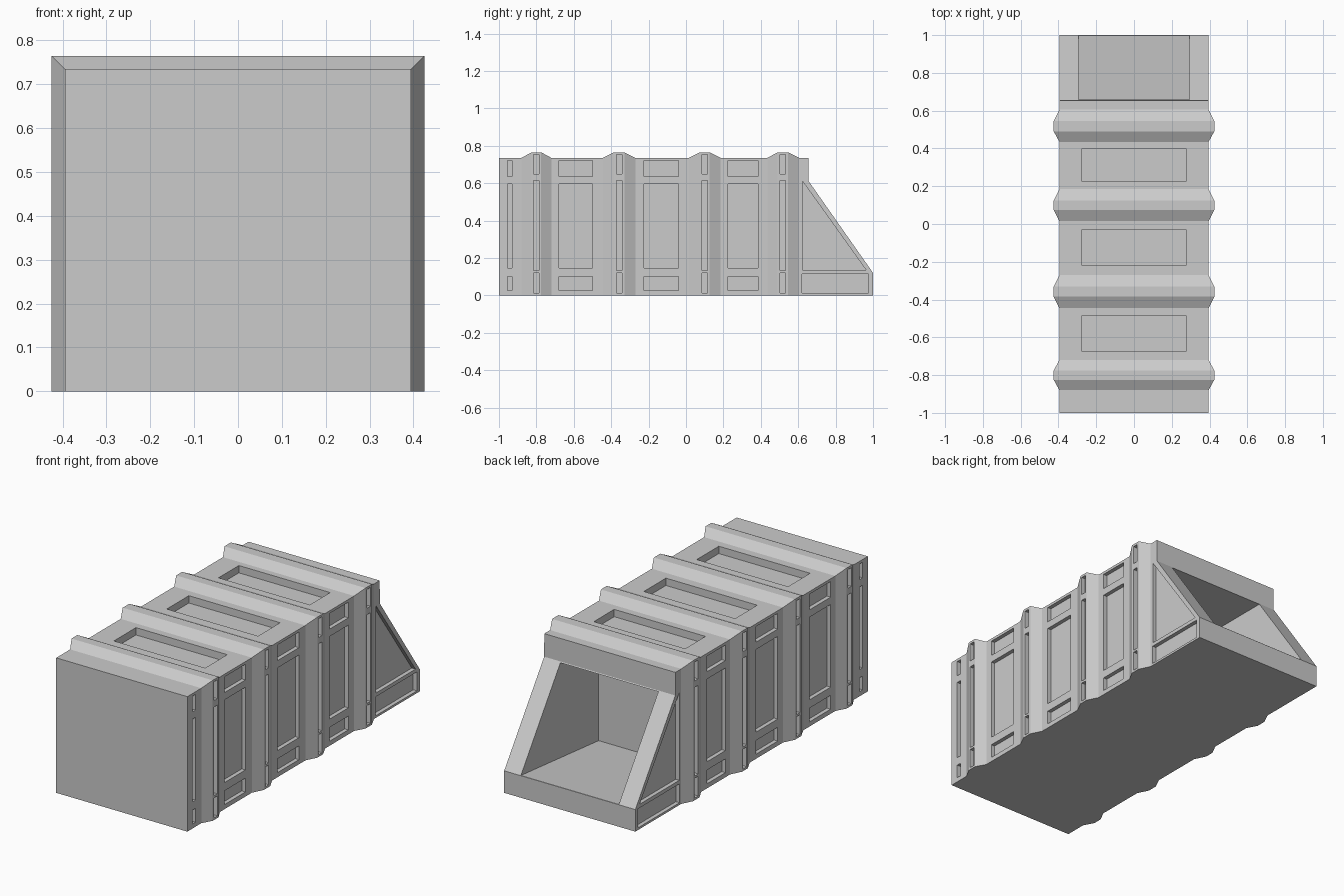
import bpy, bmesh

if "Cube" in bpy.data.objects:
    bpy.data.objects.remove(bpy.data.objects["Cube"])

W, H = 0.395, 0.735          # half width and height of the hull
RIB = 0.03                   # how far the ribs stand out
RIBS = [(-0.88, -0.825, -0.775, -0.72), (-0.445, -0.385, -0.33, -0.27),
        (0.015, 0.075, 0.125, 0.185), (0.435, 0.49, 0.545, 0.605)]


def to_object(bm, name):
    bmesh.ops.recalc_face_normals(bm, faces=bm.faces)
    mesh = bpy.data.meshes.new(name)
    bm.to_mesh(mesh)
    bm.free()
    ob = bpy.data.objects.new(name, mesh)
    bpy.context.collection.objects.link(ob)
    return ob


def loft(bm, rings):
    """Join matching rings of points into a closed solid."""
    loops = [[bm.verts.new(p) for p in r] for r in rings]
    n = len(loops[0])
    for a, b in zip(loops, loops[1:]):
        for i in range(n):
            j = (i + 1) % n
            bm.faces.new((a[i], a[j], b[j], b[i]))
    bm.faces.new(loops[0])
    bm.faces.new(loops[-1])


def prism_x(bm, profile, x0, x1):
    """Extrude a (y, z) profile along x."""
    loft(bm, [[(x, y, z) for y, z in profile] for x in (x0, x1)])


def rect(y0, y1, z0, z1):
    return [(y0, z0), (y1, z0), (y1, z1), (y0, z1)]


# Hull with ribs and sloped rear, lofted along y
stations = [(-1, W, H)]
for a, b, c, d in RIBS:
    stations += [(a, W, H), (b, W + RIB, H + RIB), (c, W + RIB, H + RIB), (d, W, H)]
stations += [(0.655, W, H), (0.656, W, 0.61), (1, W, 0.12)]
bm = bmesh.new()
loft(bm, [[(-w, y, 0), (w, y, 0), (w, y, h), (-w, y, h)] for y, w, h in stations])
hull = to_object(bm, "container_hull")

# Recess cutters
bm = bmesh.new()
for s in (-1, 1):
    # side wall panels in three rows
    for y0, y1 in [(-0.955, -0.93), (-0.68, -0.50), (-0.225, -0.04), (0.225, 0.385)]:
        for z0, z1 in [(0.025, 0.10), (0.145, 0.595), (0.635, 0.72)]:
            prism_x(bm, rect(y0, y1, z0, z1), s * (W - 0.022), s * (W + 0.1))
    # slots along the rib crests
    for a, b, c, d in RIBS:
        m = (b + c) / 2
        for z0, z1 in [(0.012, 0.12), (0.132, 0.615), (0.65, 0.752)]:
            prism_x(bm, rect(m - 0.015, m + 0.015, z0, z1), s * (W + RIB - 0.022), s * (W + 0.1))
    # triangular and lower panels on the sloped rear
    for prof in ([(0.622, 0.135), (0.963, 0.135), (0.622, 0.612)], rect(0.62, 0.975, 0.012, 0.115)):
        prism_x(bm, prof, s * (W - 0.022), s * (W + 0.1))
# roof panels
for y0, y1 in [(-0.675, -0.485), (-0.22, -0.03), (0.225, 0.40)]:
    prism_x(bm, rect(y0, y1, H - 0.04, H + 0.1), -0.275, 0.275)
# rear opening
prism_x(bm, [(0.33, 0.055), (1.1, 0.131), (1.1, 0.605), (0.33, 0.605)], -0.295, 0.295)
cutter = to_object(bm, "recess_cutter")
cutter.hide_render = True

# Cut the recesses and drop the cutter
mod = hull.modifiers.new("recesses", 'BOOLEAN')
mod.operation = 'DIFFERENCE'
mod.solver = 'EXACT'
mod.object = cutter
bpy.context.view_layer.objects.active = hull
hull.select_set(True)
bpy.ops.object.modifier_apply(modifier=mod.name)
bpy.data.objects.remove(cutter)
